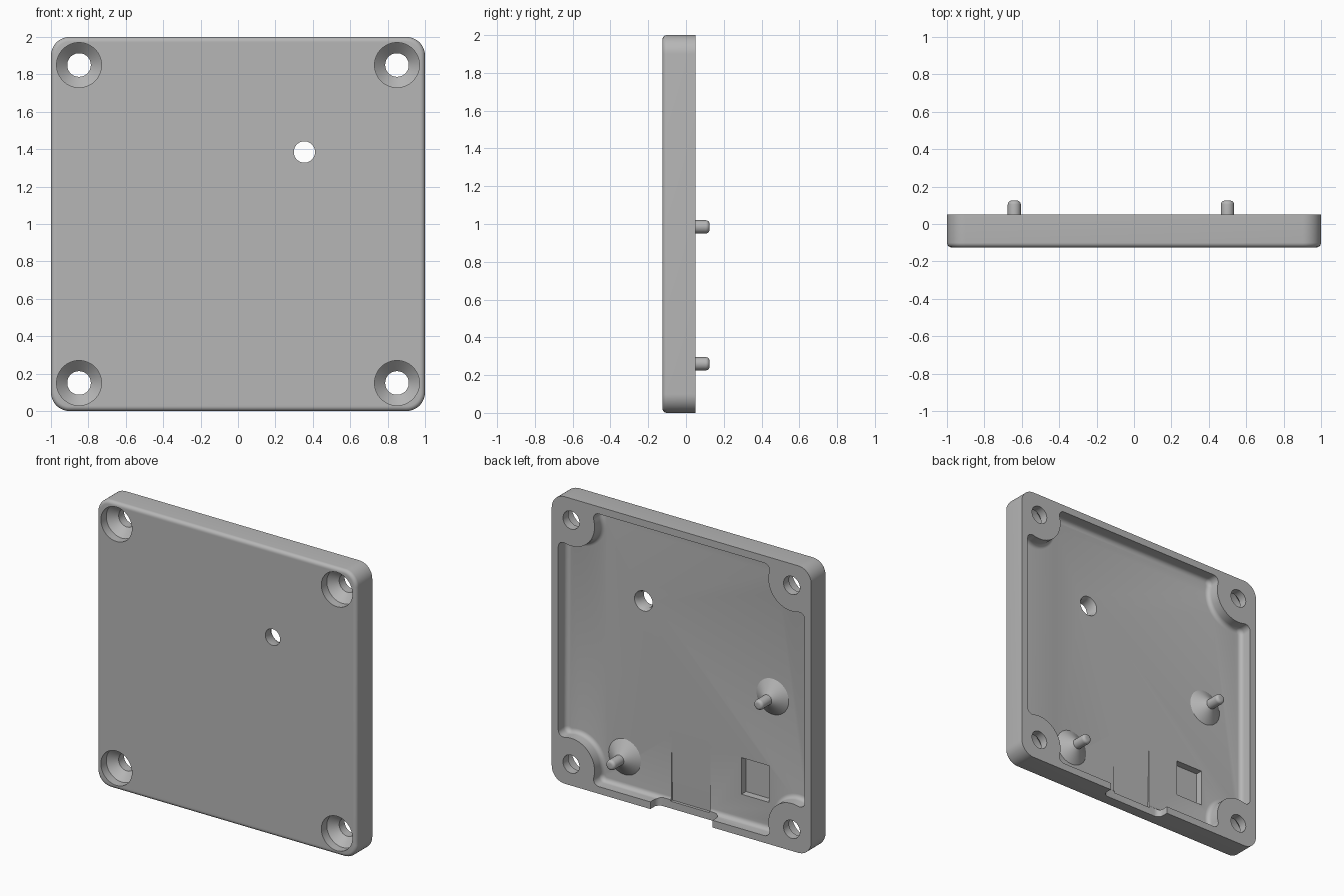
import bpy, bmesh
from math import sin, cos, pi, atan2, sqrt

cube = bpy.data.objects.get("Cube")
if cube:
    bpy.data.objects.remove(cube)

grey = bpy.data.materials.new("light_grey")
grey.use_nodes = True
grey.diffuse_color = (0.47, 0.47, 0.47, 1)
grey.node_tree.nodes["Principled BSDF"].inputs["Base Color"].default_value = (0.47, 0.47, 0.47, 1)

FRONT, BACK, FLOOR = -0.125, 0.05, -0.04
SCREW = 0.85          # screw offset from the plate centre
BOSS = 0.18           # radius of the corner bosses


def loft(name, rings):
    """Skin matching rings of 3D points and cap both ends."""
    bm = bmesh.new()
    loops = [[bm.verts.new(p) for p in ring] for ring in rings]
    n = len(loops[0])
    for a, b in zip(loops, loops[1:]):
        for i in range(n):
            j = (i + 1) % n
            bm.faces.new((a[i], a[j], b[j], b[i]))
    bm.faces.new(loops[0])
    bm.faces.new(loops[-1])
    bmesh.ops.recalc_face_normals(bm, faces=bm.faces[:])
    mesh = bpy.data.meshes.new(name)
    bm.to_mesh(mesh)
    bm.free()
    mesh.materials.append(grey)
    obj = bpy.data.objects.new(name, mesh)
    bpy.context.collection.objects.link(obj)
    return obj


def arc(cx, cz, r, a, b, n):
    return [(cx + r * cos(a + (b - a) * i / n), cz + r * sin(a + (b - a) * i / n))
            for i in range(n + 1)]


def at_depth(points, y, cx=0, cz=1):
    return [(cx + x, y, cz + z) for x, z in points]


def turned(name, x, z, steps, n=48):
    """Round part along y from (radius, y) steps."""
    return loft(name, [at_depth(arc(0, 0, r, 0, 2 * pi * (n - 1) / n, n - 1), y, x, z)
                       for r, y in steps])


def four_corners(quarter):
    """Repeat a corner outline by quarter turns."""
    pts = []
    for _ in range(4):
        pts += quarter
        quarter = [(-z, x) for x, z in quarter]
    return pts


def plate_outline(d):
    return four_corners(arc(0.9, 0.9, 0.1 - d, 0, pi / 2, 12))


def cavity_outline(d):
    """Inner wall that sweeps round the bosses, shrunk by d."""
    wall, boss, q = 0.95 - d, BOSS + d, 0.04 - d
    cx = wall - q
    cz = SCREW - sqrt((boss + q) ** 2 - (SCREW - cx) ** 2)
    t = atan2(SCREW - cz, SCREW - cx)
    half = arc(cx, cz, q, 0, t, 8)
    # boss runs from the first fillet to its diagonal
    half += arc(SCREW, SCREW, boss, t - pi, -3 * pi / 4, 12)[1:]
    return four_corners(half + [(z, x) for x, z in reversed(half[:-1])])


# Back plate with rounded front edge
edge = 0.025
rings = [at_depth(plate_outline(edge * (1 - sin(a))), FRONT + edge * (1 - cos(a)))
         for a in [i * pi / 12 for i in range(7)]]
plate = loft("back_plate", rings + [at_depth(plate_outline(0), BACK)])

cutters = []

# Inner cavity with filleted floor
fil = 0.03
rings = [at_depth(cavity_outline(0), BACK + 0.05)]
rings += [at_depth(cavity_outline(fil * (1 - cos(a))), FLOOR + fil * (1 - sin(a)))
          for a in [i * pi / 10 for i in range(6)]]
cutters.append(loft("cavity_cutter", rings))

# Countersunk screw holes
for sx in (-1, 1):
    for sz in (-1, 1):
        cutters.append(turned("screw_cutter", sx * SCREW, 1 + sz * SCREW,
                              [(0.12, FRONT - 0.05), (0.12, FRONT + 0.06),
                               (0.063, FRONT + 0.115), (0.063, BACK + 0.05)]))

# Small light hole, flared on the inside
cutters.append(turned("light_hole_cutter", 0.355, 1.385,
                      [(0.057, FRONT - 0.05), (0.057, FLOOR - 0.025),
                       (0.07, FLOOR), (0.07, FLOOR + 0.03)]))

# Cable notch in the lower rim
bottom, r, w = FLOOR + 0.008, 0.04, 0.24
half = [(w, BACK + 0.05)] + arc(w - r, bottom + r, r, 0, -pi / 2, 6)
profile = half + [(-x, y) for x, y in reversed(half)]
cutters.append(loft("notch_cutter", [[(x, y, z) for x, y in profile] for z in (-0.05, 0.1)]))

# Shallow cable ramp in the floor
ramp = [(FLOOR + 0.012, 0.95), (FLOOR - 0.012, 0.05), (FLOOR + 0.03, 0.05)]
cutters.append(loft("ramp_cutter", [[(x, y, z) for y, z in ramp] for x in (-0.16, 0.14)]))

# Rectangular pocket
box = [(-0.61, 0.24), (-0.4, 0.24), (-0.4, 0.495), (-0.61, 0.495)]
cutters.append(loft("pocket_cutter", [at_depth(box, y, 0, 0) for y in (FLOOR - 0.05, FLOOR + 0.03)]))

bpy.context.view_layer.objects.active = plate
for cutter in cutters:
    cutter.hide_render = True
    mod = plate.modifiers.new("cut", "BOOLEAN")
    mod.operation, mod.solver, mod.object = "DIFFERENCE", "EXACT", cutter
    bpy.ops.object.modifier_apply(modifier=mod.name)
    bpy.data.objects.remove(cutter)

# Locating pins on conical feet
pins = []
for name, x, z in (("right_pin", -0.64, 0.985), ("left_pin", 0.5, 0.26)):
    tip = [(0.035 - 0.02 * (1 - cos(a)), 0.105 + 0.02 * sin(a))
           for a in [i * pi / 10 for i in range(6)]]
    pins.append(turned(name, x, z, [(0.127, FLOOR - 0.002), (0.035, 0.02)] + tip))

# Smooth curves, crisp edges
bpy.ops.object.select_all(action="DESELECT")
for obj in [plate] + pins:
    obj.select_set(True)
bpy.ops.object.shade_smooth_by_angle(angle=pi / 6)
